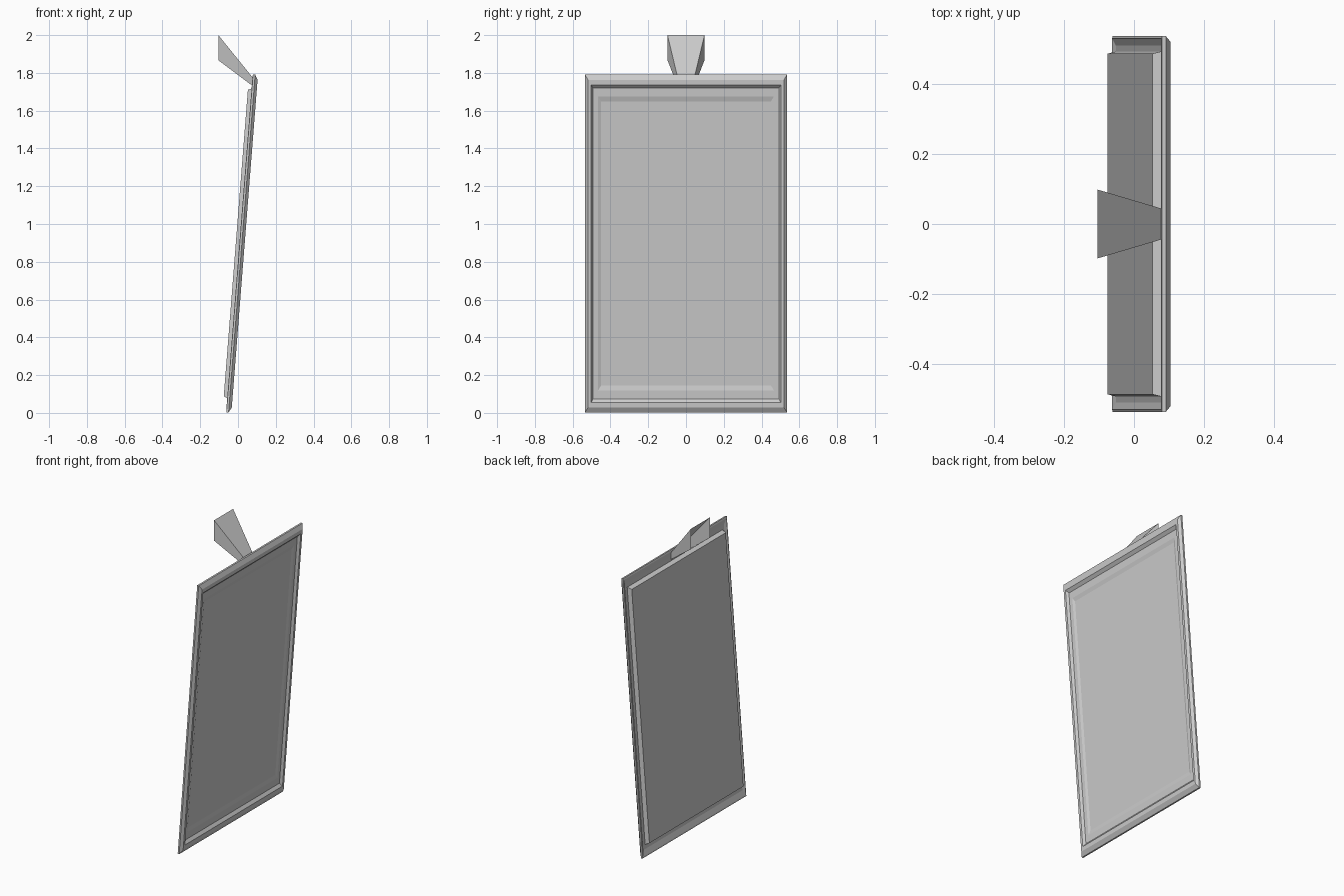
import bpy
import bmesh
import math
from mathutils import Matrix, Vector

cube = bpy.data.objects.get("Cube")
if cube:
    bpy.data.objects.remove(cube, do_unlink=True)

WIDTH, HEIGHT = 1.07, 1.795
STRETCH = HEIGHT / WIDTH          # vertical margins grow with the height
LEAN = Matrix.Translation((-0.063, 0, 0.003)) @ Matrix.Rotation(math.radians(4.5), 4, "Y")

grey = bpy.data.materials.new("plain_grey")
grey.use_nodes = True
colour = (0.6, 0.6, 0.6, 1)
grey.diffuse_color = colour
grey.node_tree.nodes["Principled BSDF"].inputs["Base Color"].default_value = colour


def finish(name, bm):
    """Turn a bmesh into a flat shaded grey object."""
    mesh = bpy.data.meshes.new(name)
    bm.to_mesh(mesh)
    bm.free()
    mesh.materials.append(grey)
    obj = bpy.data.objects.new(name, mesh)
    bpy.context.collection.objects.link(obj)
    return obj


def bridge(bm, a, b):
    for i in range(4):
        j = (i + 1) % 4
        bm.faces.new((a[i], a[j], b[j], b[i]))


def rectangle_loft(name, profile, closed):
    """Sweep (margin, depth) points round the leaning rectangle."""
    bm = bmesh.new()
    rings = []
    for margin, depth in profile:
        y = WIDTH / 2 - margin
        low, high = margin * STRETCH, HEIGHT - margin * STRETCH
        corners = ((-y, low), (y, low), (y, high), (-y, high))
        rings.append([bm.verts.new(LEAN @ Vector((depth, cy, cz))) for cy, cz in corners])
    for a, b in zip(rings, rings[1:]):
        bridge(bm, a, b)
    if closed:
        bridge(bm, rings[-1], rings[0])
    else:
        bm.faces.new(rings[0])
        bm.faces.new(rings[-1])
    bmesh.ops.recalc_face_normals(bm, faces=bm.faces)
    return finish(name, bm)


# Moulded frame: back rim, outer edge, front bevel, inner wall
rectangle_loft("frame", [
    (0.045, 0.008), (0.027, 0.008), (0.006, 0.0), (0.0, 0.002),
    (0.0, 0.013), (0.016, 0.028), (0.032, 0.028), (0.043, 0.012),
], True)

# Picture panel: proud backing board, front border and sunken picture
rectangle_loft("picture_panel", [
    (0.050, -0.019), (0.043, 0.008), (0.043, 0.012), (0.070, 0.012), (0.085, 0.006),
], False)

# Hanging bracket: tapered four sided tube, open at the wall end
bm = bmesh.new()
ends = []
for x, y, low, high in ((-0.104, 0.098, 1.867, 2.0), (0.078, 0.044, 1.73, 1.775)):
    corners = ((-y, low), (y, low), (y, high), (-y, high))
    ends.append([bm.verts.new((x, cy, cz)) for cy, cz in corners])
bridge(bm, *ends)
bm.faces.new(ends[1])
bmesh.ops.recalc_face_normals(bm, faces=bm.faces)
finish("hanging_bracket", bm)
